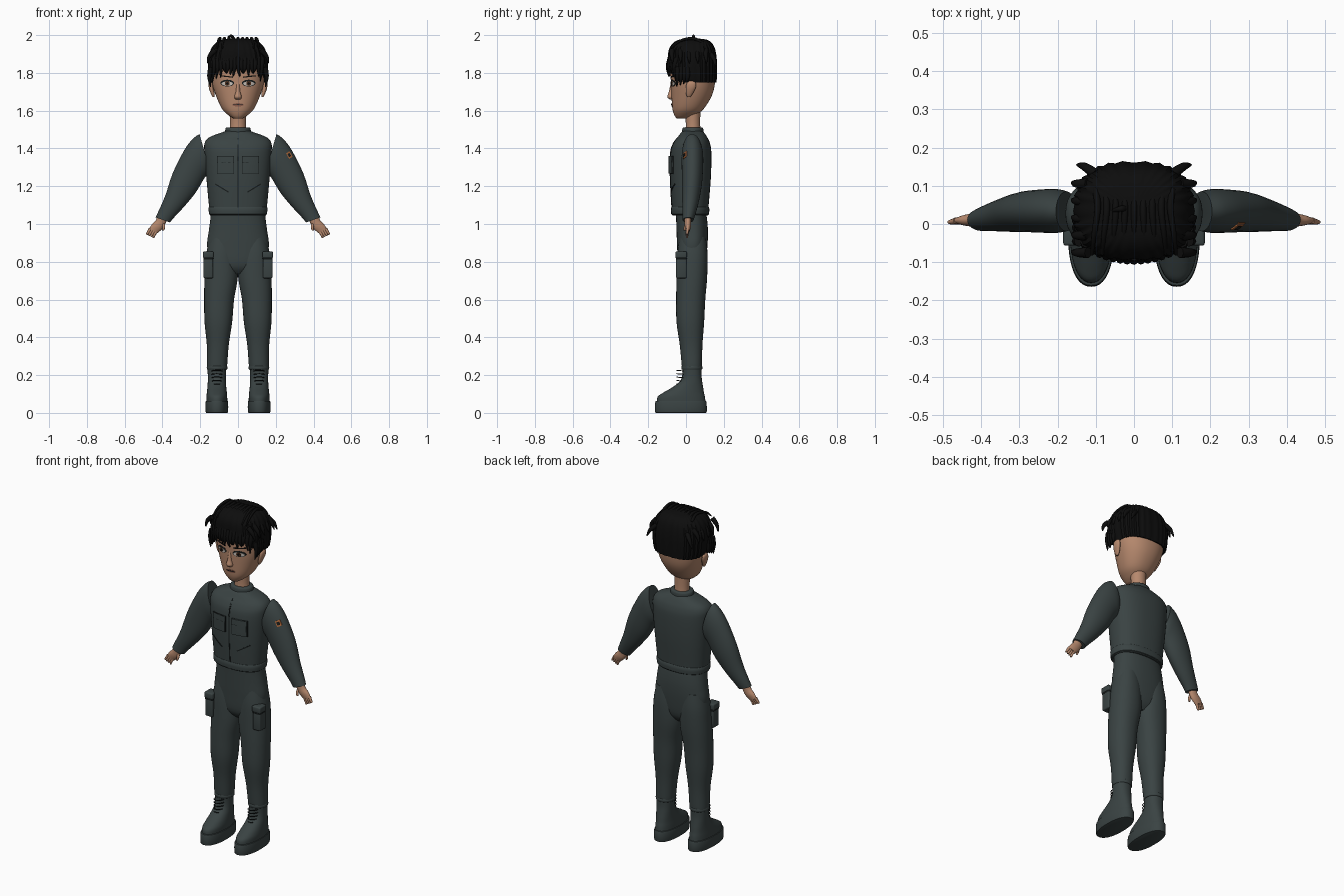
import bpy, bmesh, math, random
from mathutils import Vector, Matrix
from mathutils.bvhtree import BVHTree

random.seed(4)
if "Cube" in bpy.data.objects:
    bpy.data.objects.remove(bpy.data.objects["Cube"], do_unlink=True)


def material(name, red, green, blue):
    mat = bpy.data.materials.new(name)
    mat.use_nodes = True
    colour = (red, green, blue, 1)
    mat.diffuse_color = colour
    shader = next(n for n in mat.node_tree.nodes if n.type == 'BSDF_PRINCIPLED')
    shader.inputs["Base Color"].default_value = colour
    shader.inputs["Roughness"].default_value = 0.8
    return mat


cloth = material("slate cloth", .042, .056, .056)
seam = material("dark seam", .009, .012, .012)
skin = material("tan skin", .47, .25, .155)
lip = material("rose lip", .27, .11, .075)
hair = material("black hair", .004, .004, .004)
white = material("eye white", .6, .55, .5)
brown = material("brown iris", .09, .035, .015)
orange = material("orange badge", .4, .13, .04)


def finish(name, bm, mat, angle=40):
    """Turn a bmesh into a smooth-shaded object."""
    bmesh.ops.recalc_face_normals(bm, faces=bm.faces)
    mesh = bpy.data.meshes.new(name)
    bm.to_mesh(mesh)
    bm.free()
    mesh.materials.append(mat)
    for poly in mesh.polygons:
        poly.use_smooth = True
    mesh.set_sharp_from_angle(angle=math.radians(angle))
    obj = bpy.data.objects.new(name, mesh)
    bpy.context.collection.objects.link(obj)
    return obj


def pair(obj):
    """Add the mirrored right-hand twin of a left-hand part."""
    twin = obj.copy()
    twin.data = obj.data.copy()
    twin.data.transform(Matrix.Scale(-1, 4, (1, 0, 0)))
    twin.data.flip_normals()
    twin.name = "right_" + obj.name
    obj.name = "left_" + obj.name
    bpy.context.collection.objects.link(twin)
    return obj


def flat(z, cy, rx, ry, cx=0):
    """Level cross-section: outer x, z, inner x, z, centre y, half depth."""
    return (cx + rx, z, cx - rx, z, cy, ry)


def spline(rows, steps):
    """Catmull-Rom interpolation of cross-sections."""
    out = []
    for i in range(len(rows) - 1):
        a, b = rows[max(i - 1, 0)], rows[i]
        c, d = rows[i + 1], rows[min(i + 2, len(rows) - 1)]
        for s in range(steps):
            t = s / steps
            out.append([q + t * ((r - p) + t * (2*p - 5*q + 4*r - w + t * (3*(q - r) + w - p))) / 2
                        for p, q, r, w in zip(a, b, c, d)])
    return out + [list(rows[-1])]


def loft(name, rows, mat, n=32, steps=4, square=2, ripple=0, waves=0, shape=None):
    bm = bmesh.new()
    rings = []
    for ox, oz, ix, iz, cy, ry in spline(rows, steps):
        ring = []
        for k in range(n):
            a = math.tau * k / n
            c, s = math.cos(a), math.sin(a)
            swell = 1 + ripple * math.cos(waves * a)
            u = math.copysign(abs(c) ** (2 / square), c) * swell
            v = math.copysign(abs(s) ** (2 / square), s) * swell
            co = Vector(((ox + ix + u * (ox - ix)) / 2, cy + v * ry, (oz + iz + u * (oz - iz)) / 2))
            ring.append(bm.verts.new(shape(co) if shape else co))
        rings.append(ring)
    for lo, hi in zip(rings, rings[1:]):
        for k in range(n):
            bm.faces.new((lo[k - 1], lo[k], hi[k], hi[k - 1]))
    bm.faces.new(rings[0])
    bm.faces.new(rings[-1])
    return finish(name, bm, mat)


def strands(name, paths, radius, mat, tip=0.1):
    """Tapered round strands along short paths, made as one mesh."""
    bm = bmesh.new()
    for path in paths:
        pts = [Vector(p) for p in path]
        rows = spline(pts, 4)
        last = None
        for i, p in enumerate(rows):
            d = Vector(rows[min(i + 1, len(rows) - 1)]) - Vector(rows[max(i - 1, 0)])
            side = d.orthogonal().normalized() if last is None else (side - d * side.dot(d) / d.length_squared).normalized()
            up = d.normalized().cross(side)
            r = radius * (1 - (1 - tip) * (i / (len(rows) - 1)) ** 2)
            ring = [bm.verts.new(Vector(p) + r * (side * math.cos(a) + up * math.sin(a)))
                    for a in (math.tau * k / 8 for k in range(8))]
            if last:
                for k in range(8):
                    bm.faces.new((last[k - 1], last[k], ring[k], ring[k - 1]))
            else:
                bm.faces.new(ring)
            last = ring
        bm.faces.new(last)
    return finish(name, bm, mat, 60)


def oval(x, z, w, h, n=20):
    return [(x + w * math.cos(math.tau * k / n), z + h * math.sin(math.tau * k / n)) for k in range(n)]


def panel(x, z, w, h, turn=0, n=6):
    """Rectangle outline with subdivided, optionally turned sides."""
    pts = []
    corners = [(-w, -h), (w, -h), (w, h), (-w, h)]
    for (ax, az), (bx, bz) in zip(corners, corners[1:] + corners[:1]):
        pts += [(ax + (bx - ax) * k / n, az + (bz - az) * k / n) for k in range(n)]
    c, s = math.cos(turn), math.sin(turn)
    return [(x + px * c - pz * s, z + px * s + pz * c) for px, pz in pts]


def plate(name, target, outline, mat, lift):
    """Thin plate that follows the front of the target surface."""
    tree = BVHTree.FromPolygons([v.co for v in target.data.vertices],
                                [p.vertices[:] for p in target.data.polygons])
    bm = bmesh.new()
    mx = sum(p[0] for p in outline) / len(outline)
    mz = sum(p[1] for p in outline) / len(outline)

    def vert(x, z, rise):
        hit = tree.ray_cast(Vector((x, -1, z)), Vector((0, 1, 0)))[0]
        return bm.verts.new((x, (hit.y if hit else 0) - rise, z))
    centre, last = vert(mx, mz, lift), None
    for scale, rise in ((.25, lift), (.5, lift), (.75, lift), (1, lift), (1, -.002)):
        ring = [vert(mx + (x - mx) * scale, mz + (z - mz) * scale, rise) for x, z in outline]
        for k in range(len(ring)):
            bm.faces.new((last[k - 1], last[k], ring[k], ring[k - 1]) if last else (centre, ring[k - 1], ring[k]))
        last = ring
    return finish(name, bm, mat)


# Jacket with hem, collar, zip and pockets
jacket = loft("jacket", [flat(1.045, .022, .148, .094), flat(1.1, .022, .154, .098), flat(1.25, .024, .168, .108),
                         flat(1.38, .026, .178, .108), flat(1.43, .03, .176, .096), flat(1.46, .034, .15, .078),
                         flat(1.485, .035, .085, .06), flat(1.495, .035, .055, .045)], cloth, 48, square=2.4)
loft("jacket_hem", [flat(1.05, .022, .146, .092), flat(1.052, .022, .153, .1), flat(1.085, .022, .156, .101),
                    flat(1.09, .022, .15, .095)], cloth, 48, 2, 2.4)
loft("collar", [flat(1.475, .035, .07, .058), flat(1.505, .036, .066, .055), flat(1.512, .036, .058, .048)], cloth)
plate("zip", jacket, panel(0, 1.27, .003, .185, n=16), seam, .002)
for side in (-1, 1):
    x = side * .066
    plate("pocket_seam", jacket, panel(x, 1.312, .046, .047), seam, .004)
    plate("pocket", jacket, panel(x, 1.308, .042, .041), cloth, .009)
    plate("pocket_flap_edge", jacket, panel(x, 1.342, .046, .017), seam, .009)
    plate("pocket_flap", jacket, panel(x, 1.344, .045, .015), cloth, .0099)
    plate("slit_pocket", jacket, panel(side * .085, 1.19, .042, .003, side * .55), seam, .003)

# Sleeves with an arm badge
sleeve = pair(loft("sleeve", [(.204, 1.476, .15, 1.29, .033, .052), (.24, 1.45, .16, 1.265, .034, .057),
                              (.285, 1.39, .18, 1.24, .034, .057), (.345, 1.27, .225, 1.165, .032, .053),
                              (.385, 1.15, .287, 1.09, .024, .044), (.42, 1.07, .338, 1.035, .016, .034),
                              (.436, 1.035, .36, 1.008, .011, .029)], cloth))
plate("arm_badge", sleeve, panel(.272, 1.365, .011, .017, .5), orange, .004)
plate("arm_badge_mark", sleeve, panel(.272, 1.365, .006, .009, .5), seam, .006)

# Hands
pair(loft("palm", [(.426, 1.045, .376, 1.025, .01, .018), (.436, 1.018, .386, .998, .01, .017),
                   (.458, .995, .4, .975, .01, .016), (.472, .972, .426, .952, .009, .01)], skin, 20))
fingers = []
for k in range(4):
    base = Vector((.432 + .011 * k, .009, .962 + .004 * k))
    fingers.append([base, base + Vector((.01, -.003, -.017)), base + Vector((.016 + .001 * k, -.004, -.036 + .002 * k))])
fingers.append([(.395, .004, 1), (.393, -.004, .982), (.398, -.008, .966)])
pair(strands("fingers", fingers, .0085, skin, .55))

# Trousers and cargo pockets
loft("hips", [flat(.735, .03, .07, .04), flat(.78, .03, .135, .07), flat(.88, .033, .163, .08),
              flat(.96, .033, .155, .083), flat(1.02, .03, .147, .082), flat(1.06, .026, .143, .08)], cloth, 48, square=2.3)
pair(loft("trouser_leg", [flat(.93, .035, .065, .07, .085), flat(.84, .034, .081, .08, .087), flat(.72, .031, .088, .081, .089),
                          flat(.6, .025, .079, .077, .1), flat(.48, .023, .073, .073, .104),
                          flat(.36, .027, .058, .06, .107), flat(.245, .031, .053, .053, .111),
                          flat(.235, .031, .049, .05, .111)], cloth, square=2.2))


def box(name, centre, size, mat):
    bm = bmesh.new()
    bmesh.ops.create_cube(bm, matrix=Matrix.LocRotScale(Vector(centre), None, Vector(size)))
    bmesh.ops.bevel(bm, geom=bm.edges[:], offset=.007, segments=3, affect='EDGES', profile=.5)
    return finish(name, bm, mat)


pair(box("cargo_pocket", (.157, -.025, .775), (.05, .056, .125), cloth))
pair(box("cargo_seam", (.157, -.025, .817), (.052, .058, .018), seam))
pair(box("cargo_flap", (.157, -.026, .837), (.056, .061, .036), cloth))

# Boots and laces
pair(loft("boot_sole", [flat(0, -.027, .056, .132, .112), flat(.008, -.027, .06, .137, .112),
                        flat(.055, -.027, .06, .136, .112), flat(.063, -.027, .057, .131, .112)], cloth, 40, 2, 2.3))
pair(loft("boot", [flat(.05, -.025, .055, .129, .112), flat(.085, -.025, .055, .125, .112), flat(.108, -.012, .053, .107, .112),
                   flat(.135, .009, .05, .082, .112), flat(.165, .026, .048, .06, .112),
                   flat(.2, .031, .048, .051, .112), flat(.25, .031, .05, .051, .112)], cloth, 40, square=2.2))
pair(loft("boot_cuff", [flat(.228, .031, .049, .05, .111), flat(.232, .031, .054, .055, .111),
                        flat(.246, .031, .054, .055, .111), flat(.25, .031, .049, .05, .111)], cloth, 32, 2))
laces = []
for k in range(6):
    z = .132 + .018 * k
    laces.append([(.085, -.012, z), (.098, -.045, z + .003), (.126, -.045, z + .003), (.139, -.012, z)])
pair(strands("laces", laces, .0025, seam, 1))

# Neck, head, ears and nose
loft("neck", [flat(1.47, .037, .046, .042), flat(1.53, .037, .042, .038), flat(1.62, .035, .046, .042)], skin)
head = loft("head", [flat(1.558, -.022, .022, .026), flat(1.575, -.006, .05, .055), flat(1.61, .011, .085, .083),
                     flat(1.68, .03, .117, .107), flat(1.75, .037, .138, .117), flat(1.82, .038, .142, .119),
                     flat(1.9, .04, .12, .1), flat(1.95, .04, .06, .05)], skin, 48, 5, 2.2)
pair(loft("ear", [flat(1.672, .015, .005, .008, .13), flat(1.69, .018, .01, .018, .134), flat(1.72, .025, .012, .026, .142),
                  flat(1.745, .028, .01, .024, .145), flat(1.757, .028, .004, .01, .144)], skin, 20))
loft("nose", [flat(1.658, -.074, .01, .008), flat(1.672, -.079, .02, .02), flat(1.7, -.076, .012, .015),
              flat(1.75, -.073, .008, .007)], skin, 20)

# Painted face
plate("lips", head, oval(0, 1.631, .03, .009), lip, .002)
plate("mouth_line", head, oval(0, 1.632, .028, .002), seam, .004)
for side in (-1, 1):
    x = side * .057
    plate("eyelid", head, oval(x, 1.746, .036, .018), seam, .002)
    plate("eye_white", head, oval(x, 1.743, .03, .012), white, .004)
    plate("iris", head, oval(x, 1.744, .013, .0125), brown, .006)
    plate("pupil", head, oval(x, 1.744, .006, .007), hair, .008)
    plate("eyebrow", head, panel(x + side * .003, 1.781, .034, .003, side * .12), hair, .003)


# Hair: ribbed cap raised over the face, with loose locks
def hairline(co):
    if co.y < -.01:
        co.z = max(co.z, 1.825 - max(0, abs(co.x) - .1) * 1.2)
    return co


loft("hair_cap", [flat(1.748, .038, .143, .122), flat(1.79, .036, .152, .126), flat(1.86, .034, .156, .128),
                  flat(1.92, .032, .143, .122), flat(1.955, .034, .12, .104), flat(1.975, .036, .085, .075),
                  flat(1.982, .036, .03, .03)], hair, 120, 4, 2.7, .018, 30, hairline)
locks = []
for k in range(15):
    x = -.126 + .018 * k
    drop = 1.785 + random.uniform(-.012, .018) - .9 * max(0, abs(x) - .09)
    y = -.088 + 2.2 * x * x
    locks.append([(x, y + .005, 1.88), (x, y - .008, 1.83), (x + random.uniform(-.012, .012), y - .002, drop)])
for side in (-1, 1):
    for k in range(4):
        y = -.045 + .018 * k
        locks.append([(side * .143, y, 1.83), (side * .152, y, 1.78), (side * .145, y - .004, 1.725 + .008 * k)])
    for k in range(5):
        y = -.075 + .045 * k
        locks.append([(side * .12, y, 1.92), (side * .15, y, 1.89), (side * .163, y + .004, 1.85)])
    locks.append([(side * .1, .13, 1.9), (side * .13, .15, 1.87), (side * .15, .155, 1.83)])
strands("hair_locks", locks, .014, hair)
curls = [[(-.02, .04, 1.97), (-.035, .04, 1.996), (-.055, .035, 1.985)]]
for k in range(9):
    x = -.1 + .025 * k
    curls.append([(x, .09, 1.955), (x * .95, .04, 1.982), (x * 1.05, -.03, 1.97), (x * 1.1, -.08, 1.93)])
strands("hair_curls", curls, .009, hair, .4)
